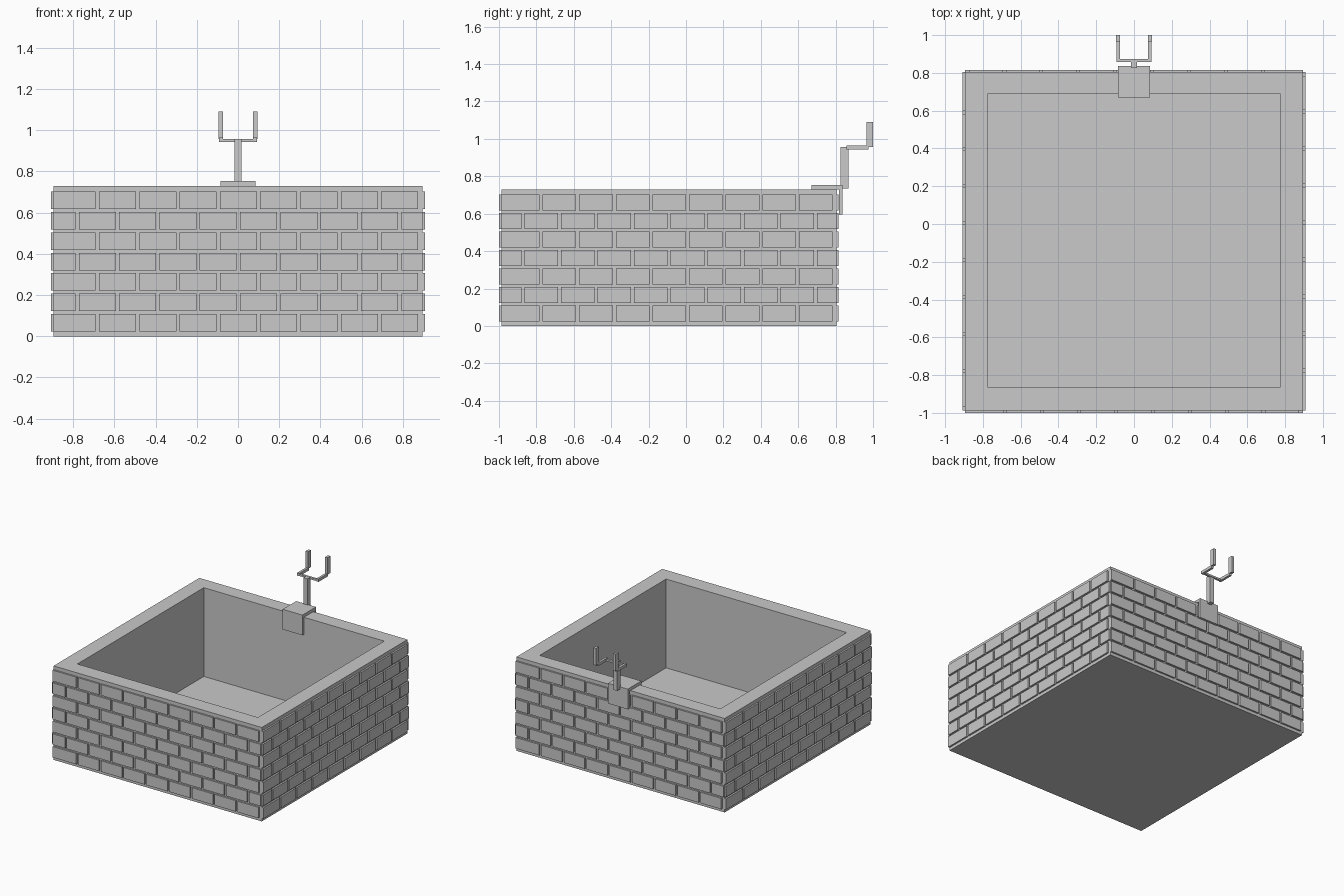
import bpy, bmesh
from mathutils import Matrix, Vector

if "Cube" in bpy.data.objects:
    bpy.data.objects.remove(bpy.data.objects["Cube"])

CY = -0.0915         # basin centre in y
HALF = 0.895         # half width of the mortar core
OUT = 0.908          # brick face distance from the centre
INNER = 0.776        # half width of the hollow
TOP = 0.73

grey = bpy.data.materials.new("stone_grey")
grey.diffuse_color = (0.585, 0.585, 0.585, 1)
grey.use_nodes = True
grey.node_tree.nodes["Principled BSDF"].inputs["Base Color"].default_value = grey.diffuse_color


def add_box(bm, lo, hi, turn=Matrix.Identity(4)):
    lo, hi = Vector(lo), Vector(hi)
    place = Matrix.Translation((lo + hi) / 2) @ Matrix.Diagonal((*(hi - lo), 1))
    return bmesh.ops.create_cube(bm, size=1, matrix=turn @ place)["verts"]


def finish(name, bm):
    bmesh.ops.recalc_face_normals(bm, faces=bm.faces)
    mesh = bpy.data.meshes.new(name)
    bm.to_mesh(mesh)
    bm.free()
    mesh.materials.append(grey)
    ob = bpy.data.objects.new(name, mesh)
    bpy.context.collection.objects.link(ob)
    return ob


def boxes(name, parts):
    bm = bmesh.new()
    for lo, hi in parts:
        add_box(bm, lo, hi)
    return finish(name, bm)


# Open basin: inset the top face and sink it to the floor
bm = bmesh.new()
add_box(bm, (-HALF, CY - HALF, 0), (HALF, CY + HALF, TOP))
bm.normal_update()
top = max(bm.faces, key=lambda f: f.calc_center_median().z)
bmesh.ops.inset_region(bm, faces=[top], thickness=HALF - INNER, use_even_offset=True)
rim_verts = list(top.verts)
result = bmesh.ops.extrude_face_region(bm, geom=[top])
floor_verts = [g for g in result["geom"] if isinstance(g, bmesh.types.BMVert)]
for v in floor_verts:
    v.co.z = 0.04
for v in rim_verts + floor_verts:
    v.co.y += 0.004
if top.is_valid:
    bmesh.ops.delete(bm, geom=[top], context='FACES_ONLY')
finish("basin", bm)

# Brick courses in running bond, the same on all four sides
PITCH, GAP, ROW = 0.1957, 0.016, 0.0988
bm = bmesh.new()
for side in range(4):
    turn = Matrix.Translation((0, CY, 0)) @ Matrix.Rotation(side * 1.5707963, 4, 'Z')
    for row in range(7):
        z = 0.024 + ROW * row
        first = -0.683 if row % 2 == 0 else -0.781
        joints = [first + PITCH * k for k in range(9)]
        starts = [-HALF] + [j + GAP / 2 for j in joints]
        ends = [j - GAP / 2 for j in joints] + [HALF]
        for a, b in zip(starts, ends):
            if b - a > 0.03:
                add_box(bm, (a, -OUT, z), (b, -HALF + 0.005, z + 0.085), turn)
finish("bricks", bm)

# Clamp hooked over the back rim
W = 0.085
boxes("rim_clamp", [
    ((-W, 0.670, TOP), (W, 0.836, 0.754)),
    ((-W, 0.670, 0.597), (W, 0.687, TOP)),
    ((-W, 0.818, 0.597), (W, 0.836, TOP)),
])

# Upright post and its cross bar
boxes("post", [((-0.017, 0.827, 0.735), (0.017, 0.869, 0.957))])
boxes("cross_bar", [((-0.091, 0.857, 0.944), (0.091, 0.874, 0.958))])

# Two prongs, each an arm going back and a raised tip
for s, label in ((-1, "left"), (1, "right")):
    arm = sorted((s * 0.074, s * 0.092))
    tip = sorted((s * 0.074, s * 0.095))
    boxes(label + "_prong", [
        ((arm[0], 0.857, 0.942), (arm[1], 0.975, 0.964)),
        ((tip[0], 0.965, 0.958), (tip[1], 1.0, 1.09)),
    ])
